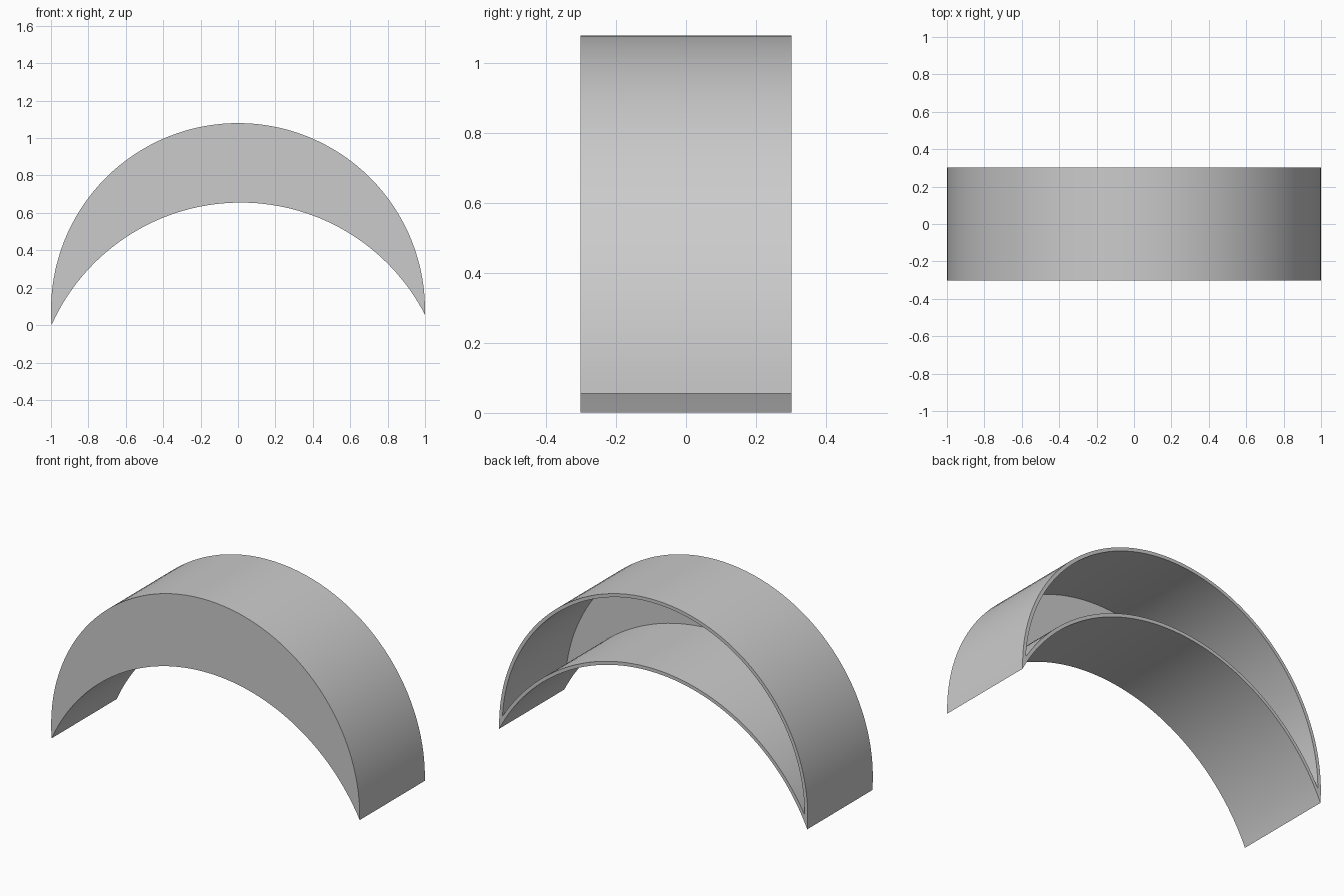
import bpy, bmesh, math
from mathutils import Vector

cube = bpy.data.objects.get("Cube")
if cube:
    bpy.data.objects.remove(cube, do_unlink=True)

STEPS = 64                      # segments along each arc
WALL = 0.02
HALF_DEPTH = 0.3015
TOP = (Vector((0, 0.08)), 1.0)              # arc centre (x, z) and radius
UNDER = (Vector((0.0147, -0.454)), 1.109)


def crescent(inset):
    """Closed outline between the two arcs, shrunk by inset, starting at the -x tip."""
    (c1, r1), (c2, r2) = TOP, UNDER
    r1, r2 = r1 - inset, r2 + inset
    gap = c2 - c1
    d = gap.length
    along = (r1 * r1 - r2 * r2 + d * d) / (2 * d)
    across = math.sqrt(r1 * r1 - along * along)
    unit = gap / d
    mid, side = c1 + unit * along, Vector((-unit.y, unit.x)) * across
    left, right = sorted((mid + side, mid - side), key=lambda p: p.x)

    def arc(c, r):
        a, b = [math.atan2(p.y - c.y, p.x - c.x) % math.tau for p in (left, right)]
        if b > math.pi * 1.5:
            b -= math.tau
        return [c + r * Vector((math.cos(t), math.sin(t)))
                for t in (a + (b - a) * i / STEPS for i in range(STEPS + 1))]

    return arc(c1, r1) + arc(c2, r2)[-2:0:-1]


bm = bmesh.new()


def ring(points, y):
    return [bm.verts.new((p.x, y, p.y)) for p in points]


def bridge(a, b):
    n = len(a)
    for i in range(n):
        j = (i + 1) % n
        bm.faces.new((a[i], a[j], b[j], b[i]))


def cap(a):
    n = len(a)
    for i in range(STEPS):
        corners = [a[i], a[i + 1], a[n - i - 1], a[-i]]
        bm.faces.new(list(dict.fromkeys(corners)))


# Crescent shell: closed front plate, curved walls, open back with a thin rim
outline, cavity = crescent(0), crescent(WALL)
front = ring(outline, -HALF_DEPTH)
back = ring(outline, HALF_DEPTH)
rim = ring(cavity, HALF_DEPTH)
floor = ring(cavity, -HALF_DEPTH + WALL)
cap(front)
bridge(front, back)
bridge(back, rim)
bridge(rim, floor)
cap(floor)
bmesh.ops.recalc_face_normals(bm, faces=bm.faces)

mesh = bpy.data.meshes.new("arch_shell")
bm.to_mesh(mesh)
bm.free()
shell = bpy.data.objects.new("arch_shell", mesh)
bpy.context.collection.objects.link(shell)

# Plain grey material
grey = bpy.data.materials.new("light_grey")
grey.use_nodes = True
grey.diffuse_color = (0.6, 0.6, 0.6, 1)
grey.node_tree.nodes["Principled BSDF"].inputs["Base Color"].default_value = (0.6, 0.6, 0.6, 1)
mesh.materials.append(grey)

# Smooth arcs with sharp edges at the rims and tips
bpy.ops.object.select_all(action="DESELECT")
shell.select_set(True)
bpy.context.view_layer.objects.active = shell
bpy.ops.object.shade_smooth_by_angle(angle=math.radians(15))
